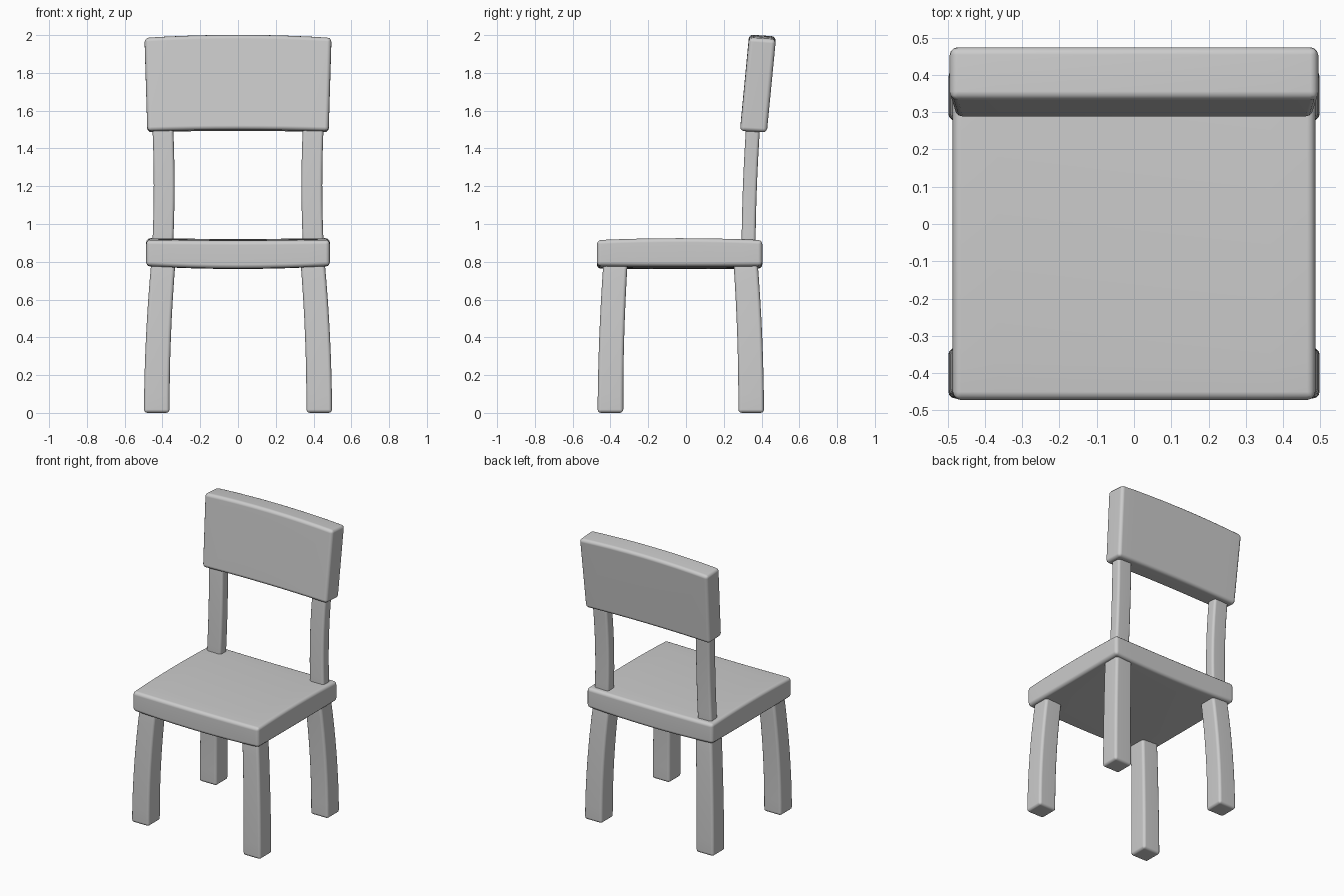
import bpy, bmesh
from mathutils import Vector

if "Cube" in bpy.data.objects:
    bpy.data.objects.remove(bpy.data.objects["Cube"])


def soft_box(name, cuts, shape, bevel):
    """Sliced cube, its -1..1 coordinates reshaped by a function, with rounded edges."""
    bm = bmesh.new()
    bmesh.ops.create_cube(bm, size=2)
    for axis, n in enumerate(cuts):
        for i in range(1, n):
            d = Vector((0, 0, 0))
            d[axis] = 1
            bmesh.ops.bisect_plane(bm, geom=bm.verts[:] + bm.edges[:] + bm.faces[:],
                                   plane_co=d * (2 * i / n - 1), plane_no=d)
    for v in bm.verts:
        v.co = shape(*v.co)
    bmesh.ops.recalc_face_normals(bm, faces=bm.faces[:])
    mesh = bpy.data.meshes.new(name)
    bm.to_mesh(mesh)
    bm.free()
    mesh.shade_smooth()
    ob = bpy.data.objects.new(name, mesh)
    bpy.context.collection.objects.link(ob)
    mod = ob.modifiers.new("rounded_edges", 'BEVEL')
    mod.width, mod.segments = bevel, 3
    mod.limit_method, mod.angle_limit = 'ANGLE', 0.7
    ob.modifiers.new("weighted_normals", 'WEIGHTED_NORMAL')
    return ob


def lerp(a, b, w):
    return a + (b - a) * (w + 1) / 2


# Seat: slightly crowned top, sagging underside
def seat_shape(u, v, w):
    top = 0.911 + 0.010 * (1 - v * v) + 0.004 * u * u
    bottom = 0.778 - 0.014 * (1 - u * u) - 0.002 * (1 - v * v)
    return (0.486 * u, -0.034 + 0.438 * v, lerp(bottom, top, w))


soft_box("seat", (8, 8, 1), seat_shape, 0.022)


# Backrest: leaning back, arched top, wider at the top
def backrest_shape(u, v, w):
    top = 1.982 + 0.016 * (1 - u * u) - 0.005 * v
    bottom = 1.488 + 0.008 * (1 - u * u) - 0.004 * v
    return (lerp(0.480, 0.495, w) * u, lerp(0.357, 0.405, w) + 0.071 * v, lerp(bottom, top, w))


soft_box("backrest", (8, 1, 1), backrest_shape, 0.022)

for side, s in (("left", -1), ("right", 1)):
    # Legs: curving outward to the floor
    def leg_shape(y_floor, y_top):
        def shape(u, v, w):
            t = (w + 1) / 2
            y = y_floor + (y_top - y_floor) * t * t
            h = 0.068 - 0.004 * t
            return (s * (0.43 - 0.035 * t * t + h * u), y + h * v, 0.80 * t)
        return shape

    soft_box("front_leg_" + side, (1, 1, 8), leg_shape(-0.400, -0.373), 0.018)
    soft_box("back_leg_" + side, (1, 1, 8), leg_shape(0.345, 0.315), 0.018)

    # Back posts: bowed slightly inward
    def post_shape(u, v, w):
        return (s * (0.391 + 0.008 * w * w + 0.055 * u),
                lerp(0.331, 0.356, w) - 0.005 * (1 - w * w) + 0.037 * v,
                lerp(0.88, 1.53, w))

    soft_box("back_post_" + side, (1, 1, 8), post_shape, 0.016)
